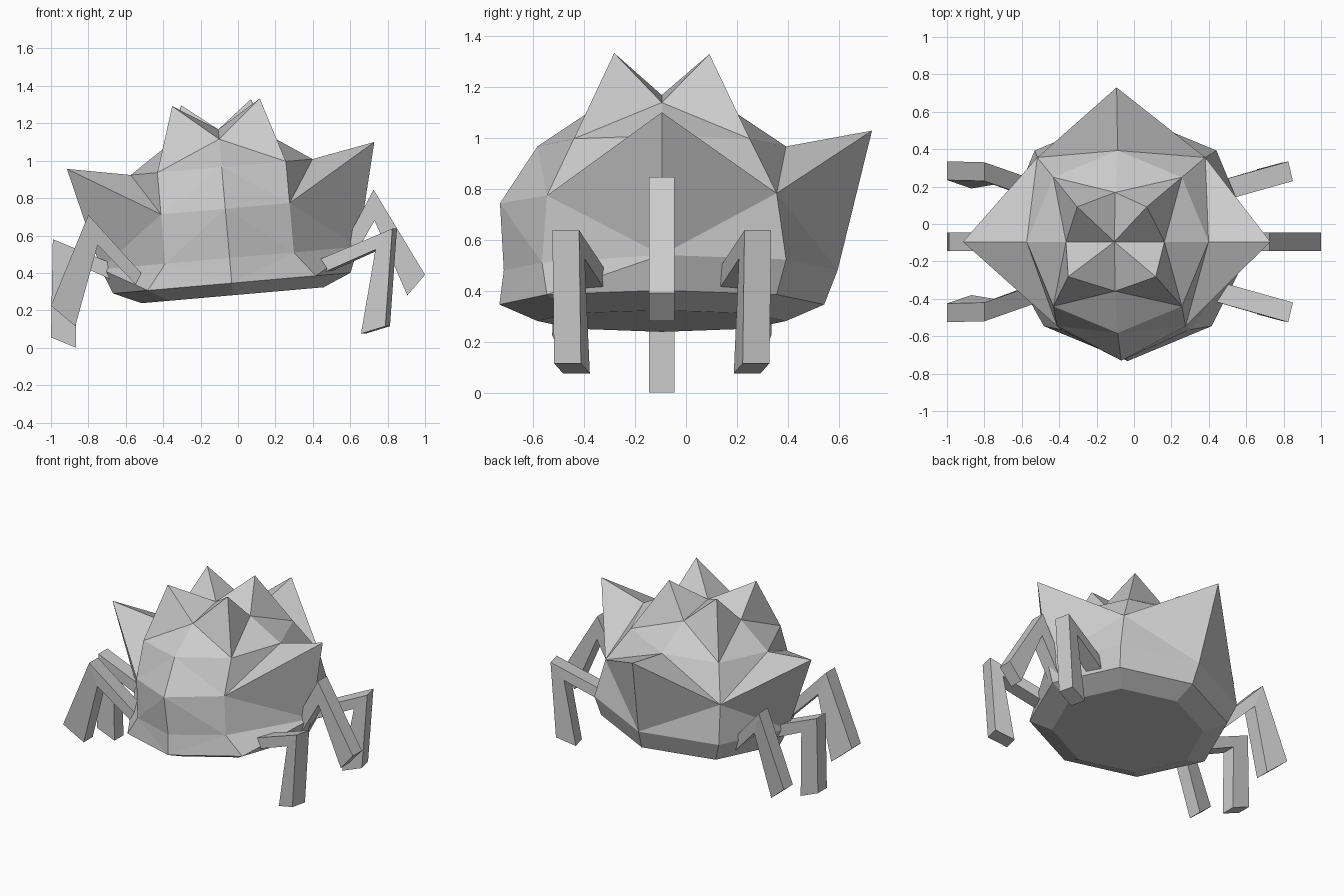
import bpy, bmesh, math
from mathutils import Matrix, Vector

cube = bpy.data.objects.get("Cube")
if cube:
    bpy.data.objects.remove(cube, do_unlink=True)

# Single plain grey
grey = bpy.data.materials.new("grey_stone")
grey.use_nodes = True
grey.diffuse_color = (0.6, 0.6, 0.6, 1)
grey.node_tree.nodes["Principled BSDF"].inputs["Base Color"].default_value = (0.6, 0.6, 0.6, 1)


def add_object(name, bm):
    bmesh.ops.recalc_face_normals(bm, faces=bm.faces)
    mesh = bpy.data.meshes.new(name)
    bm.to_mesh(mesh)
    bm.free()
    mesh.materials.append(grey)
    obj = bpy.data.objects.new(name, mesh)
    bpy.context.collection.objects.link(obj)
    return obj


MID_Y = -0.095   # the shell and legs are symmetric about this line
RADIUS = 0.69


def shape_shell(co):
    """Move one sphere vertex: pull out spikes, flatten the belly and face."""
    ring = round(math.acos(max(-1, min(1, co.z / RADIUS))) / (math.pi / 8))
    flat = math.hypot(co.x, co.y)
    on_axis = min(abs(co.x), abs(co.y)) < 0.01
    front = co.y < -0.01
    sx = math.copysign(1, co.x)
    if ring == 1 and not on_axis:            # crown spikes
        co.z = 0.835
        if front:
            co.x = sx * 0.235
    elif ring == 3 and on_axis and not front:  # side and tail spikes
        co.x *= 0.825 / flat
        co.y *= 0.825 / flat
        co.z = 0.55
    elif ring in (3, 4) and front:           # flattened face
        if on_axis:
            co.y = max(co.y, -0.635 if ring == 3 else -0.62)
        else:
            co.x = sx * 0.345
            co.y = max(co.y, -0.47)
    elif ring == 5:                          # lower rim
        co.z = -0.135
    elif ring > 5:                           # flat belly
        co.z = -0.2


# Spiky shell, leaning slightly to one side
bm = bmesh.new()
bmesh.ops.create_uvsphere(bm, u_segments=8, v_segments=8, radius=RADIUS)
for v in bm.verts:
    shape_shell(v.co)
bmesh.ops.triangulate(bm, faces=bm.faces, quad_method='SHORT_EDGE')
lean = Matrix.Translation((-0.045, MID_Y, 0.48)) @ Matrix.Rotation(math.radians(-5), 4, 'Y')
bm.transform(lean)
add_object("spiky_shell", bm)


def leg(name, outer, inner, half, flip=False):
    """Bent beam: outer and inner points run root, knee, foot; y is from MID_Y."""
    bm = bmesh.new()
    sections = []
    for o, i in zip(outer, inner):
        corners = []
        for p, side in ((o, 1), (o, -1), (i, -1), (i, 1)):
            co = Vector(p) + side * Vector(half)
            if flip:
                co.y = -co.y
            corners.append(bm.verts.new(co + Vector((0, MID_Y, 0))))
        sections.append(corners)
    for a, b in zip(sections, sections[1:]):
        for k in range(4):
            n = (k + 1) % 4
            bm.faces.new((a[k], a[n], b[n], b[k]))
    bm.faces.new(sections[0])
    bm.faces.new(sections[-1])
    add_object(name, bm)


# Front and back legs, mirrored across the middle line
for place, flip in (("front", False), ("back", True)):
    leg("left_" + place + "_leg",
        [(0.42, -0.26, 0.46), (0.8375, -0.377, 0.637), (0.80, -0.37, 0.115)],
        [(0.42, -0.26, 0.38), (0.7475, -0.355, 0.525), (0.67, -0.335, 0.075)],
        (0.0125, 0.0525, 0), flip)
    leg("right_" + place + "_leg",
        [(-0.50, -0.27, 0.38), (-0.80, -0.375, 0.71), (-1.0, -0.38, 0.225)],
        [(-0.52, -0.27, 0.31), (-0.75, -0.355, 0.55), (-0.87, -0.335, 0.115)],
        (0, 0.05, 0), flip)

# Middle legs
leg("left_middle_leg",
    [(0.55, 0, 0.52), (0.725, 0, 0.845), (1.0, 0, 0.39)],
    [(0.58, 0, 0.42), (0.73, 0, 0.68), (0.905, 0, 0.28)], (0, 0.05, 0))
leg("right_middle_leg",
    [(-0.60, 0, 0.42), (-0.99, 0, 0.58), (-1.0, 0, 0.055)],
    [(-0.60, 0, 0.33), (-0.87, 0, 0.45), (-0.865, 0, 0)], (0, 0.05, 0))
